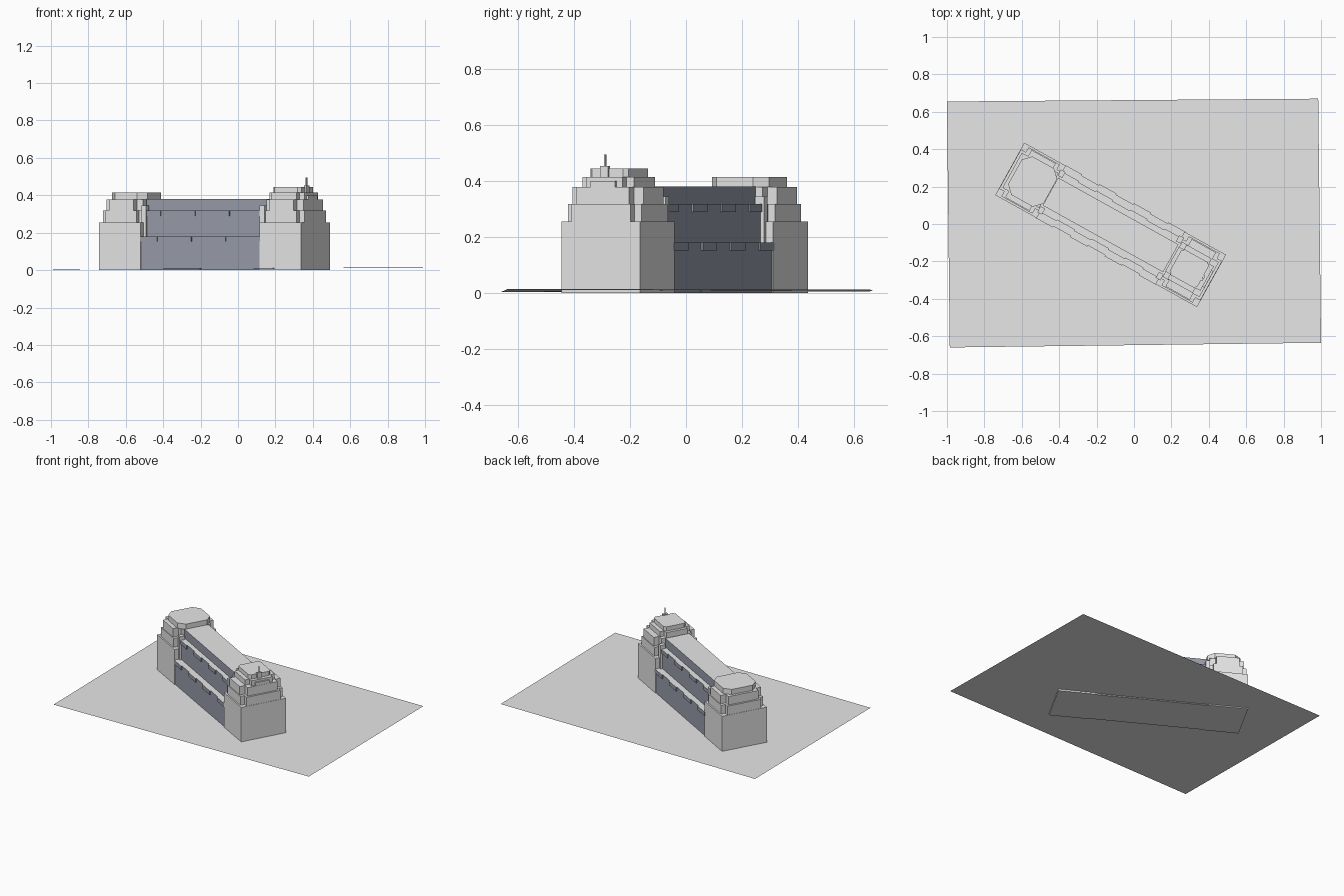
import bpy, bmesh, math
from mathutils import Matrix

cube = bpy.data.objects.get("Cube")
if cube:
    bpy.data.objects.remove(cube)


def make_material(name, rgb):
    mat = bpy.data.materials.new(name)
    mat.use_nodes = True
    mat.diffuse_color = (*rgb, 1)
    mat.node_tree.nodes["Principled BSDF"].inputs["Base Color"].default_value = (*rgb, 1)
    return mat


STONE = make_material("pale stone", (0.8, 0.8, 0.8))
SLATE = make_material("slate blue wall", (0.32, 0.34, 0.41))

# The building stands diagonally on its plot
PLACE = Matrix.Translation((-0.125, -0.005, 0)) @ Matrix.Rotation(math.radians(-29.05), 4, "Z")


def prism(name, outline, z0, z1, slate_sides=False):
    """Extrude a flat outline from z0 to z1 in building coordinates."""
    bm = bmesh.new()
    base = bm.faces.new([bm.verts.new((x, y, z0)) for x, y in outline])
    top = bmesh.ops.extrude_face_region(bm, geom=[base], use_keep_orig=True)
    for v in top["geom"]:
        if isinstance(v, bmesh.types.BMVert):
            v.co.z = z1
    bmesh.ops.recalc_face_normals(bm, faces=bm.faces)
    if slate_sides:
        for f in bm.faces:
            f.material_index = int(abs(f.normal.z) < 0.5)
    mesh = bpy.data.meshes.new(name)
    bm.to_mesh(mesh)
    bm.free()
    mesh.materials.append(STONE)
    mesh.materials.append(SLATE)
    obj = bpy.data.objects.new(name, mesh)
    obj.matrix_world = PLACE
    bpy.context.collection.objects.link(obj)
    return obj


def box(name, u, v, a, b, z0, z1, slate=False):
    pts = [(u - a, v - b), (u + a, v - b), (u + a, v + b), (u - a, v + b)]
    return prism(name, pts, z0, z1, slate)


def cornered(name, u, a, b, c, z0, z1, notch):
    """Rectangle whose corners are stepped in (notch) or chamfered."""
    pts = []
    for i, (sx, sy) in enumerate([(1, 1), (-1, 1), (-1, -1), (1, -1)]):
        corner = [(a, b - c), (a - c, b - c), (a - c, b)]
        if not notch:
            corner.pop(1)
        if i % 2:
            corner.reverse()
        pts += [(u + sx * x, sy * y) for x, y in corner]
    return prism(name, pts, z0, z1)


# Plot of ground, rising gently to the right
ground = bpy.data.meshes.new("ground")
ground.from_pydata([(-0.985, -0.66, 0.004), (1, -0.635, 0.015),
                    (0.985, 0.67, 0.012), (-1, 0.655, 0.006)], [], [(0, 1, 2, 3)])
ground.materials.append(STONE)
bpy.context.collection.objects.link(bpy.data.objects.new("ground", ground))

# Central block: three terraces stepping back as they rise
HALF = 0.368
for name, depth, z0, z1 in [("lower_storeys", 0.155, 0, 0.18),
                            ("middle_storeys", 0.116, 0.18, 0.318),
                            ("top_storey", 0.085, 0.318, 0.38)]:
    box(name, 0, 0, HALF, depth, z0, z1, True)

# Projecting bays under the edge of each terrace
for level, depth, z1 in [("lower", 0.155, 0.18), ("middle", 0.116, 0.318)]:
    for side in (-1, 1):
        for i in range(4):
            u = -0.315 + 0.21 * i
            box(f"{level}_bay", u, side * depth, 0.052, 0.007, z1 - 0.028, z1, True)

# End towers: plain base with two stepped tiers
for side, label in [(-1, "right"), (1, "left")]:
    u = side * 0.49
    box(f"{label}_tower_base", u, 0, 0.127, 0.16, 0, 0.255)
    cornered(f"{label}_tower_lower_tier", u, 0.125, 0.15, 0.03, 0.255, 0.318, True)
    cornered(f"{label}_tower_upper_tier", u, 0.112, 0.145, 0.038, 0.318, 0.378, True)
    # Pilasters where tower meets the central block
    for v in (-0.112, 0.112):
        box(f"{label}_pilaster", side * 0.362, v, 0.014, 0.018, 0.18, 0.345)

# Tower tops
cornered("right_tower_cap", -0.477, 0.108, 0.117, 0.042, 0.378, 0.415, False)
cornered("left_tower_crown", 0.483, 0.107, 0.105, 0.03, 0.378, 0.415, True)
cornered("left_tower_cap", 0.481, 0.085, 0.078, 0.015, 0.415, 0.445, False)

# Mast with its frame on the outer end of the left tower
box("end_frame", 0.583, 0, 0.018, 0.05, 0.318, 0.4)
box("mast_footing", 0.567, -0.009, 0.008, 0.016, 0.4, 0.453)
box("mast", 0.567, -0.009, 0.003, 0.003, 0.453, 0.495)
